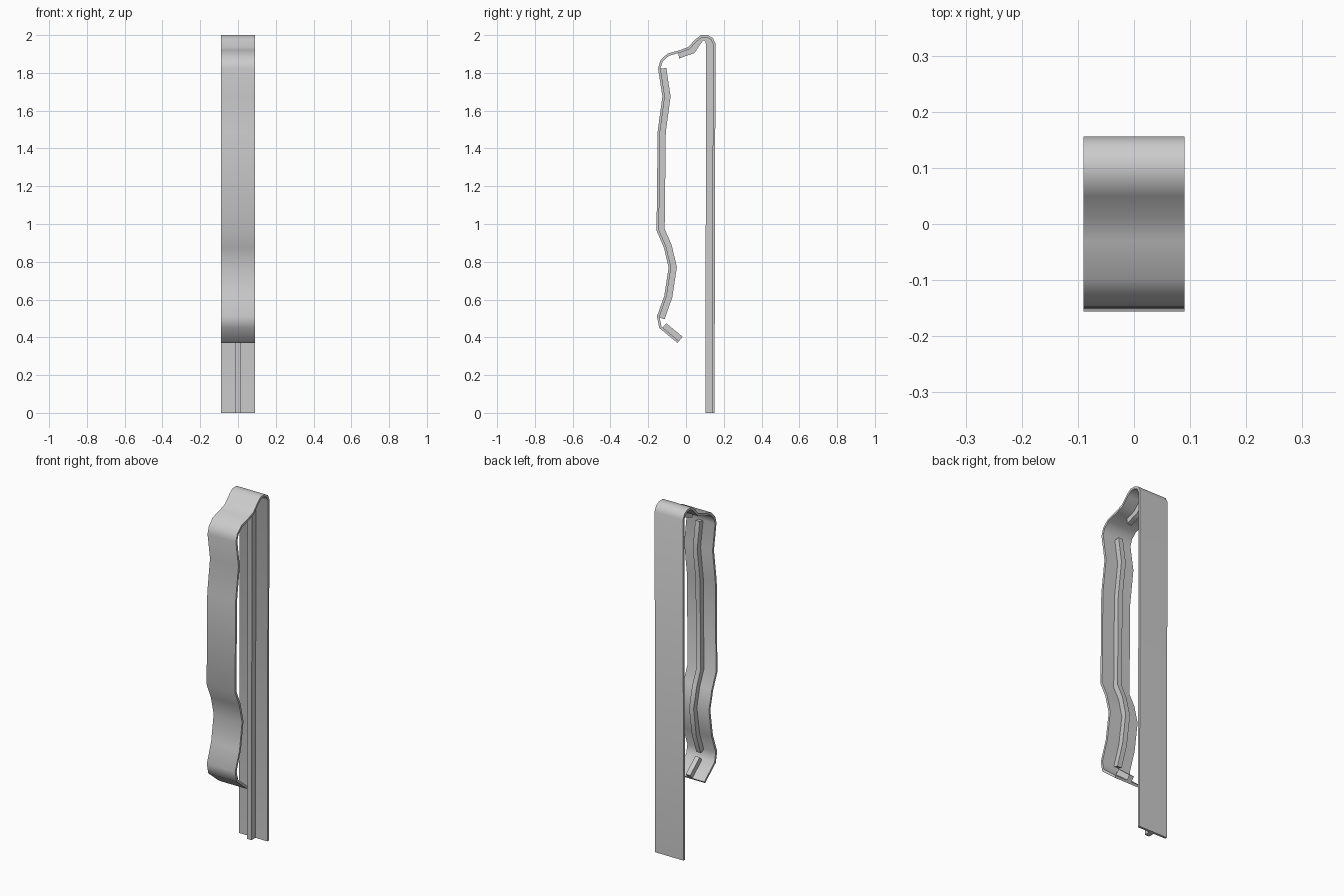
import bpy, bmesh, math
from mathutils import Vector

if "Cube" in bpy.data.objects:
    bpy.data.objects.remove(bpy.data.objects["Cube"])

# Outer side profile (y, z): up the back plate, over the bend, down the spring arm
PROFILE = [(0.151, 0), (0.156, 1.955), (0.143, 1.984), (0.115, 2.0), (0.08, 2.0),
           (0.05, 1.978), (0.012, 1.937), (-0.03, 1.921), (-0.098, 1.902),
           (-0.135, 1.867), (-0.148, 1.825), (-0.125, 1.675), (-0.15, 1.49),
           (-0.156, 0.965), (-0.117, 0.875), (-0.092, 0.77), (-0.115, 0.62),
           (-0.154, 0.51), (-0.142, 0.45), (-0.045, 0.37)]
THICK = 0.013


def offset(path, dist):
    """Shift a path to its inner (left) side with mitred corners."""
    pts = [Vector(p) for p in path]
    normals = []
    for a, b in zip(pts, pts[1:]):
        d = (b - a).normalized()
        normals.append(Vector((-d.y, d.x)))
    out = []
    for i, p in enumerate(pts):
        n0 = normals[max(i - 1, 0)]
        n1 = normals[min(i, len(normals) - 1)]
        out.append(p + (n0 + n1) * dist / (1 + n0.dot(n1)))
    return out


def band(name, outer, inner, half_width):
    """Solid band between two matching paths, extruded across x."""
    bm = bmesh.new()
    rings = []
    for o, i in zip(outer, inner):
        corners = [(-half_width, *o), (half_width, *o), (half_width, *i), (-half_width, *i)]
        rings.append([bm.verts.new(c) for c in corners])
    for r, s in zip(rings, rings[1:]):
        for k in range(4):
            m = (k + 1) % 4
            bm.faces.new((r[k], r[m], s[m], s[k]))
    bm.faces.new(rings[0])
    bm.faces.new(rings[-1])
    bmesh.ops.recalc_face_normals(bm, faces=bm.faces[:])
    for f in bm.faces:
        f.smooth = True
    mesh = bpy.data.meshes.new(name)
    bm.to_mesh(mesh)
    bm.free()
    mesh.set_sharp_from_angle(angle=math.radians(66))
    obj = bpy.data.objects.new(name, mesh)
    bpy.context.collection.objects.link(obj)
    return obj


# Bent metal strip
band("clip_strip", PROFILE, offset(PROFILE, THICK), 0.09)

# Rib along the back plate and around the bend
back = PROFILE[:8] + [(-0.042, 1.918)]
back_inner = [(0.102, 0), (0.107, 1.945), (0.102, 1.965), (0.095, 1.973), (0.088, 1.968),
              (0.075, 1.95), (0.045, 1.905), (-0.005, 1.888), (-0.037, 1.875)]
band("back_rib", offset(back, 0.007), back_inner, 0.014)

# Long rib inside the spring arm
arm = [(-0.147, 1.82)] + PROFILE[11:17] + [(-0.154, 0.51)]
band("arm_rib", offset(arm, 0.007), offset(arm, 0.043), 0.014)

# Short rib on the flared tip
tip = [(-0.132, 0.442), (-0.1, 0.415), PROFILE[-1]]
band("tip_rib", offset(tip, 0.007), offset(tip, 0.043), 0.014)
